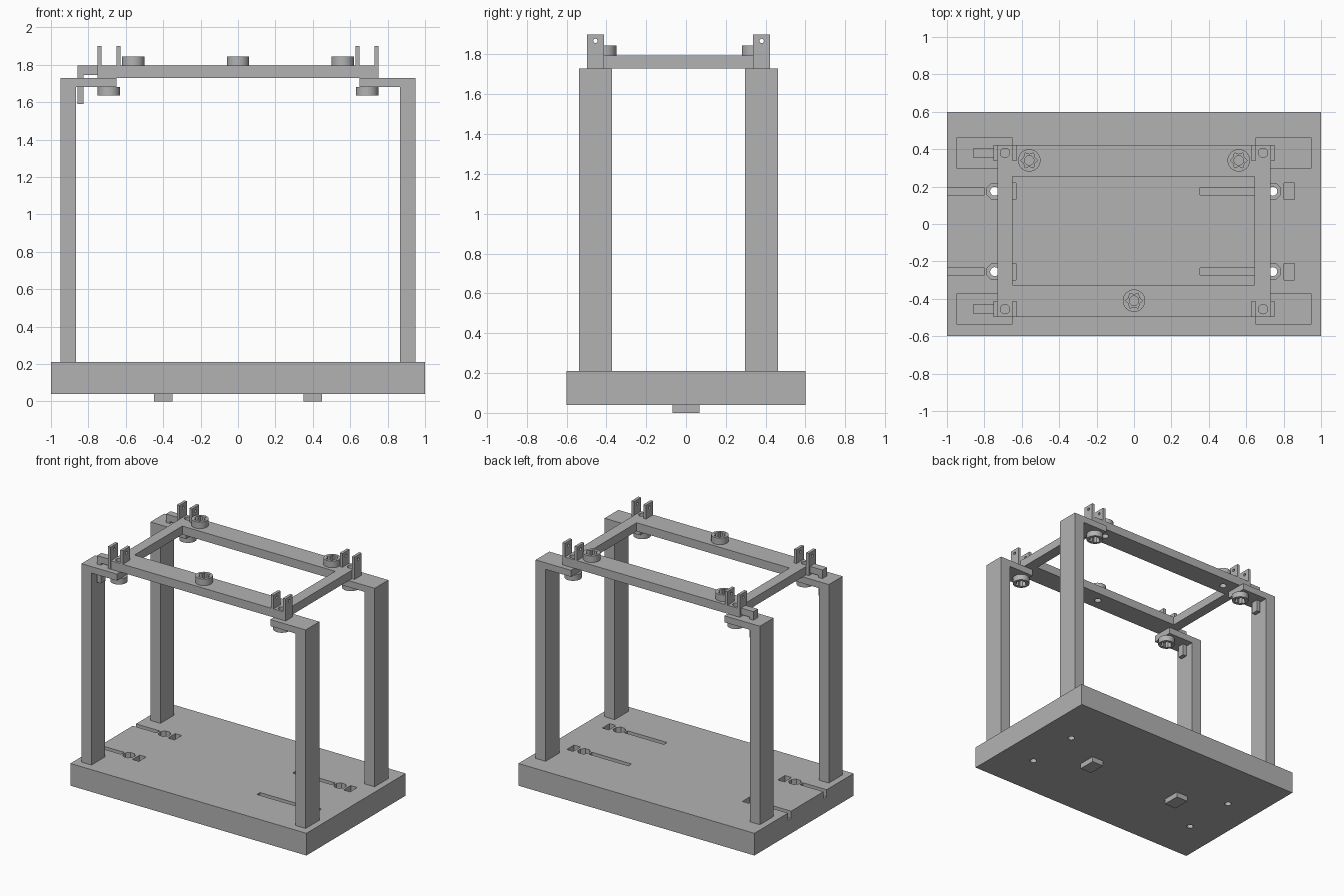
import bpy, bmesh
from math import sin, cos, pi, radians

cube = bpy.data.objects.get("Cube")
if cube:
    bpy.data.objects.remove(cube, do_unlink=True)

grey = bpy.data.materials.new("plain_grey")
grey.use_nodes = True
COLOUR = (0.45, 0.45, 0.45, 1)
grey.diffuse_color = COLOUR
grey.node_tree.nodes["Principled BSDF"].inputs["Base Color"].default_value = COLOUR


def finish(name, bm):
    bmesh.ops.recalc_face_normals(bm, faces=bm.faces)
    mesh = bpy.data.meshes.new(name)
    bm.to_mesh(mesh)
    bm.free()
    mesh.materials.append(grey)
    ob = bpy.data.objects.new(name, mesh)
    bpy.context.collection.objects.link(ob)
    return ob


def extrude(name, profile, depth, place):
    """Extrude a 2D profile; place(u, v, w) maps it to space."""
    bm = bmesh.new()
    lo, hi = [[bm.verts.new(place(u, v, w)) for u, v in profile] for w in depth]
    bm.faces.new(lo)
    bm.faces.new(hi)
    n = len(profile)
    for i in range(n):
        j = (i + 1) % n
        bm.faces.new((lo[i], lo[j], hi[j], hi[i]))
    return finish(name, bm)


def flat(u, v, w):
    return (u, v, w)


def box(name, x, y, z):
    return extrude(name, [(x[0], y[0]), (x[1], y[0]), (x[1], y[1]), (x[0], y[1])], z, flat)


def ring(radii, n, cx=0, cy=0, turn=0):
    return [(cx + radii[i % len(radii)] * cos(2 * pi * i / n + turn),
             cy + radii[i % len(radii)] * sin(2 * pi * i / n + turn)) for i in range(n)]


def disc(name, r, cx, cy, z):
    return extrude(name, ring([r], 32, cx, cy), z, flat)


def cut(ob, cutters):
    for c in cutters:
        c.hide_render = True
        mod = ob.modifiers.new("cut", "BOOLEAN")
        mod.operation = "DIFFERENCE"
        mod.solver = "EXACT"
        mod.object = c
    bpy.context.view_layer.update()
    dg = bpy.context.evaluated_depsgraph_get()
    mesh = bpy.data.meshes.new_from_object(ob.evaluated_get(dg))
    ob.modifiers.clear()
    ob.data = mesh
    for c in cutters:
        bpy.data.objects.remove(c, do_unlink=True)


def smooth(ob):
    bpy.ops.object.select_all(action="DESELECT")
    ob.select_set(True)
    bpy.context.view_layer.objects.active = ob
    bpy.ops.object.shade_smooth_by_angle(angle=radians(30))


FLOOR, DECK = 0.04, 0.21
ARM_TOP, FRAME_TOP = 1.73, 1.795
ROWS = (-0.455, 0.38)
SCREWS = [(-0.56, 0.34), (0.56, 0.34), (0, -0.41)]

# Base plate with cable grooves, nut pockets and bolt holes
base = box("base_plate", (-1, 1), (-0.6, 0.6), (FLOOR, DECK))
cutters = []
for cx in (-0.745, 0.742):
    for cy in (-0.255, 0.175):
        groove_start = max(cx - 0.39, -1.1)
        cutters += [
            box("groove_cutter", (groove_start, cx - 0.055), (cy - 0.019, cy + 0.019), (0.155, 0.3)),
            extrude("nut_cutter", ring([0.045], 8, cx, cy, pi / 8), (0.14, 0.3), flat),
            box("pocket_cutter", (cx + 0.06, cx + 0.115), (cy - 0.044, cy + 0.044), (0.14, 0.3)),
            disc("bolt_cutter", 0.024, cx, cy, (-0.1, 0.3)),
        ]
cut(base, cutters)

# Feet under the base
for side, x in (("right", -0.4), ("left", 0.4)):
    box(side + "_foot", (x - 0.05, x + 0.05), (-0.068, 0.068), (0, FLOOR))


def star_knob(name, x, y, z):
    knob = disc(name, 0.06, x, y, z)
    star = extrude("star_cutter", ring([0.046, 0.032], 12, x, y), (z[0] - 0.1, z[1] + 0.1), flat)
    cut(knob, [star])
    smooth(knob)


# Legs with inward arms, and a knob under each arm
for side, s in (("right", -1), ("left", 1)):
    for end, y in zip(("front", "back"), ROWS):
        profile = [(0.95, DECK), (0.95, ARM_TOP), (0.65, ARM_TOP),
                   (0.65, 1.68), (0.865, 1.68), (0.865, DECK)]
        leg = extrude(f"{end}_{side}_leg", profile, (y - 0.083, y + 0.083),
                      lambda u, v, w: (s * u, w, v))
        cut(leg, [disc("arm_hole_cutter", 0.025, s * 0.69, y, (1.5, 2))])
        star_knob(f"{end}_{side}_lower_knob", s * 0.69, y, (1.635, 1.68))

# Rectangular top frame with screw holes
frame = box("top_frame", (-0.73, 0.73), (-0.497, 0.423), (ARM_TOP, FRAME_TOP))
cutters = [box("opening_cutter", (-0.65, 0.645), (-0.325, 0.255), (1.5, 2))]
cutters += [disc("hole_cutter", 0.025, x, y, (1.5, 2)) for x, y in SCREWS]
cutters += [disc("hole_cutter", 0.025, x, y, (1.5, 2)) for x in (-0.69, 0.69) for y in ROWS]
cut(frame, cutters)

# Star knobs on top of the frame
for i, (x, y) in enumerate(SCREWS):
    star_knob(f"upper_knob_{i + 1}", x, y, (FRAME_TOP, 1.845))

# Pairs of drilled lugs at the frame corners
for side, s in (("right", -1), ("left", 1)):
    for end, y in zip(("front", "back"), ROWS):
        for part, x, low in (("outer", 0.741, ARM_TOP), ("inner", 0.638, FRAME_TOP)):
            lug = box(f"{end}_{side}_{part}_lug", (s * x - 0.011, s * x + 0.011),
                      (y - 0.043, y + 0.043), (low, 1.9))
            hole = extrude("pin_cutter", ring([0.011], 16, y, 1.868), (s * x - 0.05, s * x + 0.05),
                           lambda u, v, w: (w, u, v))
            cut(lug, [hole])

# Latch hooks on the right side, reaching down past the arms
for end, y in zip(("front", "back"), ROWS):
    extrude(end + "_hook", [(-0.752, FRAME_TOP), (-0.857, FRAME_TOP), (-0.857, 1.59),
                            (-0.825, 1.59), (-0.825, 1.745), (-0.752, 1.745)],
            (y - 0.027, y + 0.027), lambda u, v, w: (u, w, v))
